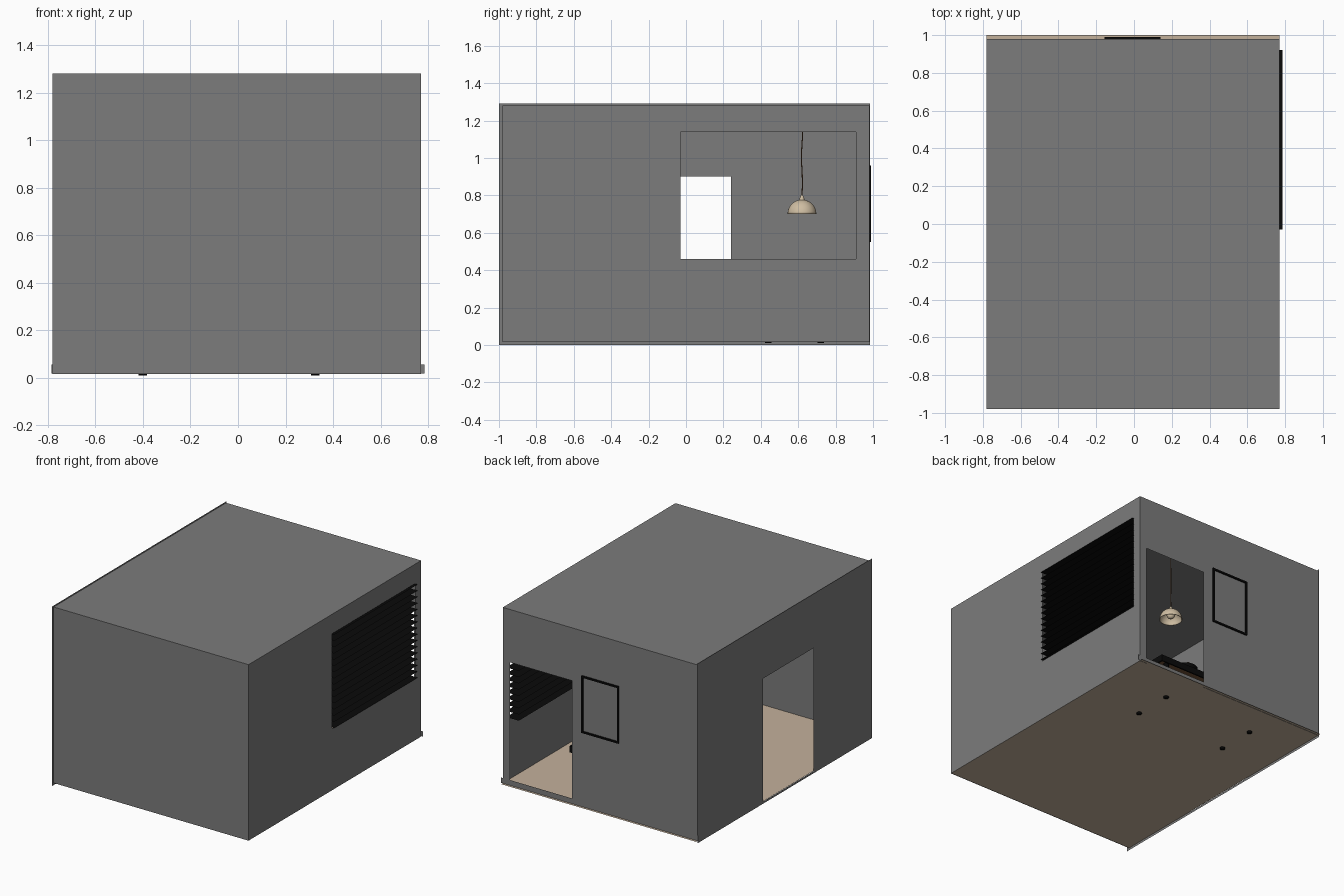
import bpy, bmesh, math
from mathutils import Vector

old = bpy.data.objects.get("Cube")
if old:
    bpy.data.objects.remove(old, do_unlink=True)


def material(name, rgb):
    m = bpy.data.materials.new(name)
    m.use_nodes = True
    m.diffuse_color = (*rgb, 1)
    m.node_tree.nodes["Principled BSDF"].inputs["Base Color"].default_value = (*rgb, 1)
    return m


GREY = material("wall grey", (0.2, 0.2, 0.2))
TAN = material("floor tan", (0.55, 0.44, 0.33))
BLACK = material("black", (0.003, 0.003, 0.003))
CREAM = material("lamp cream", (0.62, 0.51, 0.36))
BROWN = material("cord brown", (0.16, 0.08, 0.035))


def finish(name, bm, mat, smooth=False):
    mesh = bpy.data.meshes.new(name)
    bm.to_mesh(mesh)
    bm.free()
    mesh.materials.append(mat)
    ob = bpy.data.objects.new(name, mesh)
    bpy.context.collection.objects.link(ob)
    if smooth:
        for p in mesh.polygons:
            p.use_smooth = True
    return ob


def panel(name, axis, at, u, v, mat, hole=None, flip=False):
    """Thin sheet across one axis, with an optional rectangular hole."""
    bm = bmesh.new()
    us, vs = set(u), set(v)
    if hole:
        us |= set(hole[0])
        vs |= set(hole[1])
    us, vs = sorted(us), sorted(vs)
    for a, b in zip(us, us[1:]):
        for c, d in zip(vs, vs[1:]):
            if hole and hole[0][0] <= a < hole[0][1] and hole[1][0] <= c < hole[1][1]:
                continue
            corners = []
            for p in ((a, c), (b, c), (b, d), (a, d)):
                co = list(p)
                co.insert(axis, at)
                corners.append(bm.verts.new(co))
            bm.faces.new(corners[::-1] if flip else corners)
    bmesh.ops.remove_doubles(bm, verts=bm.verts, dist=1e-5)
    # merge the cells into larger flat faces
    bmesh.ops.dissolve_limit(bm, angle_limit=0.01, verts=bm.verts, edges=bm.edges)
    return finish(name, bm, mat)


def box(name, lo, hi, mat):
    bm = bmesh.new()
    bmesh.ops.create_cube(bm, size=1)
    lo, hi = Vector(lo), Vector(hi)
    for v in bm.verts:
        v.co = (lo + hi) / 2 + v.co * (hi - lo)
    return finish(name, bm, mat)


def lathe(name, profile, centre, mat, steps=32):
    bm = bmesh.new()
    verts = [bm.verts.new((r, 0, z)) for r, z in profile]
    edges = [bm.edges.new(e) for e in zip(verts, verts[1:])]
    bmesh.ops.spin(bm, geom=verts + edges, cent=(0, 0, 0), axis=(0, 0, 1),
                   angle=math.tau, steps=steps)
    bmesh.ops.remove_doubles(bm, verts=bm.verts, dist=1e-5)
    bmesh.ops.recalc_face_normals(bm, faces=bm.faces)
    bmesh.ops.translate(bm, verts=bm.verts, vec=centre)
    return finish(name, bm, mat, True)


# Room shell
X, Y, Z = (-0.78, 0.77), (-0.98, 0.98), (0.015, 1.28)
panel("floor", 2, 0.017, X, (-0.98, 1.0), TAN)
panel("ceiling", 2, 1.28, X, Y, GREY)
panel("front_wall", 1, -0.98, X, Z, GREY)
panel("back_wall", 1, 0.98, X, Z, GREY, ((0.22, 0.715), (0.015, 0.9)), True)
panel("window_wall", 0, 0.77, Y, Z, GREY, ((-0.03, 0.91), (0.46, 1.14)))
panel("door_wall", 0, -0.78, (-1.0, 0.985), (0, 1.29), GREY,
      ((-0.335, 0.24), (0.015, 0.9)), True)
panel("threshold", 1, 0.982, (-0.785, 0.785), (0.017, 0.055), GREY, flip=True)

# Window blind
SLATS = 16
for i in range(SLATS):
    z = 0.465 + i * 0.67 / (SLATS - 1)
    panel(f"blind_slat_{i + 1}", 2, z, (0.685, 0.785), (-0.03, 0.92), BLACK)

# Picture frame set into the back wall
x0, x1, z0, z1, w = -0.155, 0.14, 0.55, 0.96, 0.012
for side, a, b in (("left", x1 - w, x1), ("right", x0, x0 + w)):
    box(f"picture_frame_{side}", (a, 0.968, z0), (b, 0.99, z1), BLACK)
for side, a, b in (("bottom", z0, z0 + w), ("top", z1 - w, z1)):
    box(f"picture_frame_{side}", (x0, 0.968, a), (x1, 0.99, b), BLACK)
panel("picture_canvas", 1, 0.974, (x0 + w, x1 - w), (z0 + w, z1 - w), CREAM)

# Pendant lamp
lamp = Vector((0.2, 0.62, 0.70))
R = 0.077
arc = [i * math.pi / 20 for i in range(11)]
outer = [(R * math.cos(t), R * math.sin(t)) for t in arc[:-1]] + [(0, R)]
inner = [(r * 0.95, z * 0.95) for r, z in reversed(outer)]
lathe("lamp_shade", outer + inner + outer[:1], lamp, CREAM)
lathe("lamp_cap", [(0, 0.105), (0.006, 0.1), (0.012, 0.085), (0.014, 0.07)], lamp, CREAM, 16)
lathe("lamp_bulb", [(0, 0.005), (0.02, 0.015), (0.028, 0.033), (0.018, 0.055), (0, 0.07)],
      lamp, CREAM, 16)
curve = bpy.data.curves.new("lamp_cord", "CURVE")
curve.dimensions = "3D"
curve.bevel_depth = 0.003
curve.bevel_resolution = 1
spline = curve.splines.new("POLY")
spline.points.add(8)
for i, p in enumerate(spline.points):
    sway = 0.003 * math.sin(i * 1.4)
    p.co = (lamp.x + sway, lamp.y + sway, 0.80 + 0.06 * i, 1)
curve.materials.append(BROWN)
cord = bpy.data.objects.new("lamp_cord", curve)
bpy.context.collection.objects.link(cord)

# Low table below the lamp, its feet reaching just through the floor
box("table_top", (-0.46, 0.41, 0.27), (0.385, 0.75, 0.29), BROWN)
for side, a, b in (("front", 0.40, 0.41), ("back", 0.75, 0.76)):
    box(f"table_rim_{side}", (-0.47, a, 0.255), (0.395, b, 0.30), BLACK)
for side, a, b in (("right", -0.47, -0.46), ("left", 0.385, 0.395)):
    box(f"table_rim_{side}", (a, 0.41, 0.255), (b, 0.75, 0.30), BLACK)
for i, (x, y) in enumerate((x, y) for x in (-0.40, 0.325) for y in (0.44, 0.72)):
    lathe(f"table_leg_{i + 1}", [(0, 0.01), (0.018, 0.01), (0.018, 0.27), (0, 0.27)],
          (x, y, 0), BLACK, 16)

# Bowl with fruit on the table
lathe("bowl", [(0, 0.29), (0.05, 0.29), (0.09, 0.35), (0.082, 0.35), (0.045, 0.3), (0, 0.3)],
      (0.1, 0.64, 0), BLACK)
for i in range(4):
    t = i * math.tau / 4
    bm = bmesh.new()
    bmesh.ops.create_uvsphere(bm, u_segments=16, v_segments=10, radius=0.032)
    bmesh.ops.translate(bm, verts=bm.verts,
                        vec=(0.1 + 0.036 * math.cos(t), 0.64 + 0.036 * math.sin(t), 0.35))
    finish(f"fruit_{i + 1}", bm, CREAM, True)
